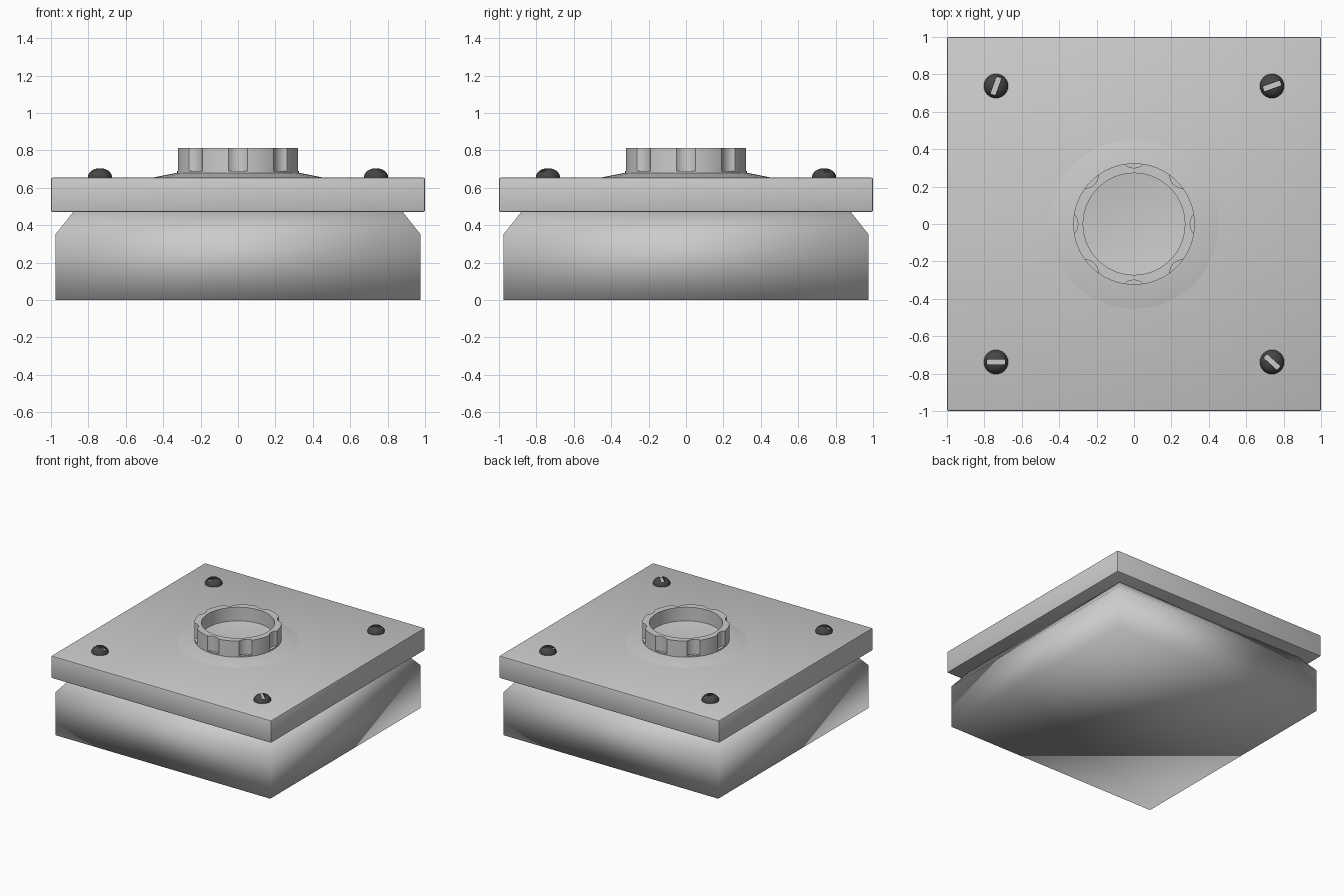
import bpy, bmesh, math
from mathutils import Matrix

if "Cube" in bpy.data.objects:
    bpy.data.objects.remove(bpy.data.objects["Cube"])


def material(name, v):
    m = bpy.data.materials.new(name)
    m.diffuse_color = (v, v, v, 1)
    m.use_nodes = True
    m.node_tree.nodes["Principled BSDF"].inputs["Base Color"].default_value = m.diffuse_color
    return m


def finish(name, bm, smooth=None, mat=None):
    bmesh.ops.recalc_face_normals(bm, faces=bm.faces)
    me = bpy.data.meshes.new(name)
    bm.to_mesh(me)
    bm.free()
    ob = bpy.data.objects.new(name, me)
    bpy.context.collection.objects.link(ob)
    if mat:
        me.materials.append(mat)
    if smooth is not None:
        shade(ob, smooth)
    return ob


def shade(ob, angle):
    bpy.ops.object.select_all(action='DESELECT')
    ob.select_set(True)
    bpy.context.view_layer.objects.active = ob
    bpy.ops.object.shade_smooth_by_angle(angle=math.radians(angle))


def box(bm, size, loc, turn=0):
    mat = Matrix.Translation(loc) @ Matrix.Rotation(turn, 4, 'Z') @ Matrix.Diagonal((*size, 1))
    bmesh.ops.create_cube(bm, size=1, matrix=mat)


def lathe(name, profile, steps, loc=(0, 0, 0), mat=None):
    bm = bmesh.new()
    vs = [bm.verts.new((r, 0, z)) for r, z in profile]
    edges = [bm.edges.new(p) for p in zip(vs, vs[1:])]
    bmesh.ops.spin(bm, geom=vs + edges, cent=(0, 0, 0), axis=(0, 0, 1),
                   angle=math.tau, steps=steps, use_merge=True)
    bmesh.ops.remove_doubles(bm, verts=bm.verts, dist=1e-5)
    bmesh.ops.translate(bm, verts=bm.verts, vec=loc)
    return finish(name, bm, None, mat)


def cut(ob, cutter):
    mod = ob.modifiers.new("cut", 'BOOLEAN')
    mod.object = cutter
    mod.solver = 'EXACT'
    bpy.ops.object.select_all(action='DESELECT')
    ob.select_set(True)
    bpy.context.view_layer.objects.active = ob
    bpy.ops.object.modifier_apply(modifier=mod.name)
    bpy.data.objects.remove(cutter)
    shade(ob, 40)


# square base with sloped shoulder, fully smooth shaded
bm = bmesh.new()
rings = []
for h, z in [(.977, 0), (.977, .35), (.88, .472)]:
    rings.append([bm.verts.new((sx * h, sy * h, z))
                  for sx, sy in [(-1, -1), (1, -1), (1, 1), (-1, 1)]])
for a, b in zip(rings, rings[1:]):
    for i in range(4):
        j = (i + 1) % 4
        bm.faces.new((a[i], a[j], b[j], b[i]))
bm.faces.new(rings[0])
bm.faces.new(rings[-1])
finish("base", bm, 180)

# lid plate with small bevel
bm = bmesh.new()
box(bm, (2, 2, .185), (0, 0, .5625))
bmesh.ops.bevel(bm, geom=bm.edges[:], offset=.01, segments=2, profile=.5, affect='EDGES')
finish("top_plate", bm, 40)

# flared skirt around the collar
lathe_skirt = lathe("collar_skirt", [(0, .65), (.455, .65), (.455, .655), (.33, .68), (0, .68)], 24)
shade(lathe_skirt, 40)

# hollow collar with eight scalloped grips
collar = lathe("collar", [(0, .651), (.325, .651), (.325, .812), (.272, .812),
                          (.272, .70), (.15, .686), (0, .682)], 64)
bm = bmesh.new()
for i in range(8):
    a = i * math.tau / 8
    bmesh.ops.create_cone(bm, cap_ends=True, segments=32, radius1=.073, radius2=.073, depth=.21,
                          matrix=Matrix.Translation((.373 * math.cos(a), .373 * math.sin(a), .795)))
cut(collar, finish("grip_cutter", bm))

# slotted dome screws in the corners
dark = material("dark_metal", .06)
light = material("slot_metal", .6)
R, H = .065, .05
dome = [(0, .645), (R, .645)] + [
    (R * math.cos(t * math.pi / 16), .655 + H * math.sin(t * math.pi / 16)) for t in range(8)] + [(0, .655 + H)]
for i, (sx, sy, deg) in enumerate([(-1, 1, 70), (1, 1, 20), (-1, -1, 0), (1, -1, -42)]):
    x, y, turn = .738 * sx, .738 * sy, math.radians(deg)
    screw = lathe(f"screw_{i + 1}", dome, 24, (x, y, 0), dark)
    bm = bmesh.new()
    box(bm, (.2, .028, .1), (x, y, .735), turn)
    cut(screw, finish("slot_cutter", bm))
    bm = bmesh.new()
    box(bm, (.096, .027, .002), (x, y, .685), turn)
    finish(f"screw_slot_{i + 1}", bm, None, light)
